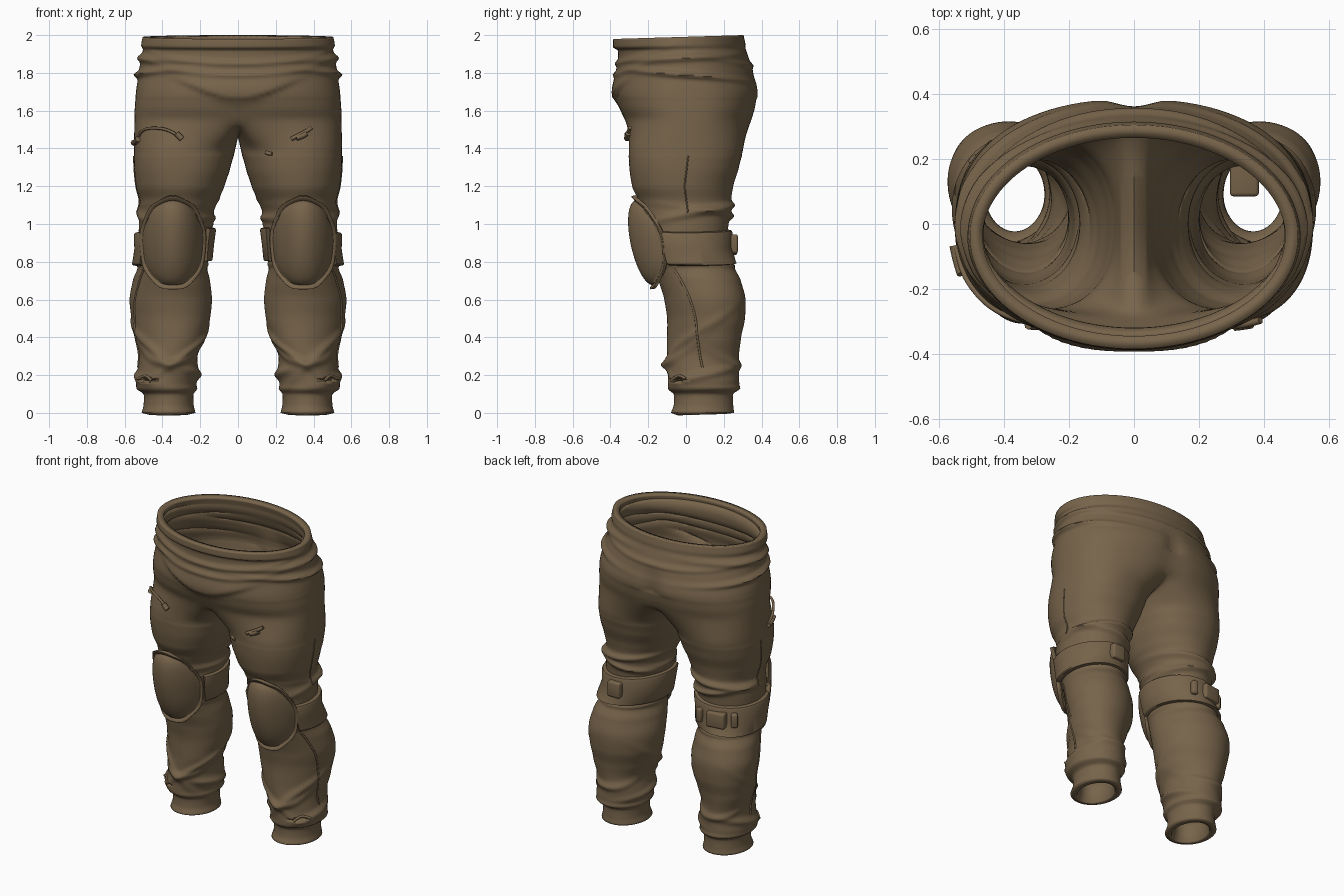
import bpy, bmesh, math
from mathutils import Vector

if "Cube" in bpy.data.objects:
    bpy.data.objects.remove(bpy.data.objects["Cube"])

mat = bpy.data.materials.new("brown cloth")
mat.diffuse_color = (0.185, 0.128, 0.07, 1)
mat.use_nodes = True
mat.node_tree.nodes["Principled BSDF"].inputs["Base Color"].default_value = mat.diffuse_color

# trunk profile: z, half width, front y, back y
TRUNK = [(1.55, .55, -.325, .355), (1.62, .548, -.355, .375), (1.7, .54, -.372, .385),
         (1.8, .525, -.365, .36), (1.87, .515, -.36, .335), (1.93, .502, -.362, .315),
         (1.95, .512, -.385, .315), (2.0, .505, -.385, .305)]
# leg profile: z, inner x, outer x, front y, back y
LEG = [(0, .225, .51, -.08, .255), (.04, .235, .50, -.065, .25), (.10, .235, .50, -.065, .25),
       (.12, .225, .525, -.088, .272), (.16, .22, .54, -.095, .28), (.22, .21, .53, -.095, .28),
       (.3, .215, .525, -.10, .28), (.4, .178, .545, -.10, .292), (.5, .15, .562, -.10, .312),
       (.6, .14, .572, -.115, .315), (.7, .15, .555, -.145, .29), (.77, .165, .53, -.175, .255),
       (.8, .162, .525, -.19, .235), (.9, .15, .525, -.215, .218), (1.0, .14, .525, -.225, .225),
       (1.06, .13, .518, -.235, .238), (1.12, .108, .52, -.25, .238), (1.2, .072, .54, -.285, .25),
       (1.3, .04, .55, -.30, .28), (1.4, .012, .552, -.305, .305)]
# folds: z, height, width, angle (0 outer, -90 front, 90 back), spread, tilt, curve
FOLDS = [(1.88, .022, .018, 0, 55, .02, 0), (1.79, .026, .016, 0, 50, -.03, 0),
         (1.85, .013, .014, -90, 60, 0, .05), (1.79, .013, .014, -90, 55, 0, .06),
         (1.84, .012, .015, 90, 60, 0, .03),
         (1.10, .022, .018, 90, 80, .02, 0), (1.035, .02, .016, 100, 90, -.03, 0),
         (1.05, .016, .02, 0, 50, .04, 0), (1.03, .018, .02, 180, 50, 0, 0),
         (.785, .014, .012, 90, 130, 0, 0),
         (.20, .02, .022, 180, 60, .03, 0), (.20, .018, .022, 0, 60, .04, 0),
         (.34, .016, .025, -50, 70, .13, 0), (.34, .016, .025, -130, 60, -.13, 0),
         (.26, .016, .02, -90, 70, 0, .06), (.13, .012, .012, 90, 150, 0, 0),
         (.25, .014, .02, 90, 60, 0, .04)]


def interp(keys, z):
    z = min(max(z, keys[0][0]), keys[-1][0])
    i = max(k for k in range(len(keys) - 1) if keys[k][0] <= z)
    a, b = keys[i], keys[i + 1]
    p, q = keys[max(i - 1, 0)], keys[min(i + 2, len(keys) - 1)]
    h = b[0] - a[0]
    t = (z - a[0]) / h
    out = []
    for c in range(1, len(a)):
        m0 = (b[c] - p[c]) / (b[0] - p[0]) * h * .7
        m1 = (q[c] - a[c]) / (q[0] - a[0]) * h * .7
        out.append((2*t**3 - 3*t*t + 1)*a[c] + (t**3 - 2*t*t + t)*m0
                   + (3*t*t - 2*t**3)*b[c] + (t**3 - t*t)*m1)
    return out


def fold(z, deg):
    d = 0
    for z0, amp, w, a, spread, tilt, curve in FOLDS:
        da = (deg - a + 180) % 360 - 180
        r = math.radians(da)
        d += amp * math.exp(-((z - z0 - tilt*r - curve*r*r) / w)**2 - (da / spread)**2)
    return d


def power(v, p):
    return math.copysign(abs(v)**p, v)


def ramp(t):
    t = min(max(t, 0), 1)
    return t * t * (3 - 2 * t)


def trunk_point(z, deg):
    X, yf, yb = interp(TRUNK, z)
    c, s = math.cos(math.radians(deg)), math.sin(math.radians(deg))
    p = 1 - .15 * ramp((1.9 - z) / .3)
    x, y = X * power(c, p), (yf + yb)/2 + (yb - yf)/2 * power(s, p)
    d = fold(z, deg)
    if s < 0:  # front panel ending in a V fold
        d += .022 * ramp((z - 1.61 - .42*x) / .03) * ramp((.42 - x) / .2) * ramp((1.88 - z) / .2)
    else:      # centre crease at the back
        d -= .03 * math.exp(-(x / .06)**2) * ramp((1.86 - z) / .2)
    x = 0 if abs(c) < 1e-6 else x + d * c
    y += d * s
    return Vector((x, y, z + (y - .3) * .03 * ramp((z - 1.88) / .1)))


def leg_point(z, deg, off=0):
    xi, xo, yf, yb = interp(LEG, z)
    c, s = math.cos(math.radians(deg)), math.sin(math.radians(deg))
    p = 1 - .12 * ramp((z - 1.1) / .25)
    d = fold(z, deg) + off
    skew = .03 * s * ramp((.9 - z) / .25) * ramp((z - .2) / .2)
    return Vector(((xi + xo)/2 + (xo - xi)/2 * power(c, p) + d*c + skew,
                   (yf + yb)/2 + (yb - yf)/2 * power(s, p) + d*s, z))


def finish(name, bm, angle=50, thick=0, offset=-1):
    me = bpy.data.meshes.new(name)
    bm.to_mesh(me)
    bm.free()
    ob = bpy.data.objects.new(name, me)
    bpy.context.collection.objects.link(ob)
    me.materials.append(mat)
    bpy.ops.object.select_all(action='DESELECT')
    ob.select_set(True)
    bpy.context.view_layer.objects.active = ob
    bpy.ops.object.shade_smooth_by_angle(angle=math.radians(angle))
    if thick:
        m = ob.modifiers.new("thickness", 'SOLIDIFY')
        m.thickness, m.offset = thick, offset
    return ob


# trousers shell: trunk rows, crotch row, then closed leg rows, both sides
N, M = 72, 50
def shell_rows():
    rows = [[trunk_point(2 - .01*i, -90 + 180*j/M) for j in range(M + 1)] for i in range(45)]
    crotch = [trunk_point(1.55, -90 + 180*j/M) for j in range(M + 1)]
    f, b = crotch[0], crotch[M]
    for j in range(M + 1, N):
        t = (j - M) / (N - M)
        crotch.append(Vector((0, b.y + (f.y - b.y)*t, 1.55 - .09*math.sin(math.pi*t)**.7)))
    ring = lambda z: [leg_point(z, -125 + 360*j/N) for j in range(N)]
    top = ring(1.4)
    rows.append(crotch)
    rows += [[a.lerp(c, k/8) for a, c in zip(crotch, top)] for k in range(1, 8)]
    rows += [ring(1.4 - .01*i) for i in range(141)]
    return rows

bm = bmesh.new()
for s in (1, -1):
    rows = [[bm.verts.new((p.x*s, p.y, p.z)) for p in r] for r in shell_rows()]
    for a, b in zip(rows, rows[1:]):
        closed = len(a) == N
        for j in range(N if closed else M):
            k = (j + 1) % N
            bm.faces.new((a[j], b[j], b[k], a[k]))
bmesh.ops.remove_doubles(bm, verts=bm.verts[:], dist=.0004)
for i in range(7):
    bmesh.ops.smooth_vert(bm, verts=[v for v in bm.verts if 1.37 < v.co.z < 1.66], factor=.5,
                          use_axis_x=True, use_axis_y=True, use_axis_z=True)
# ragged slits above the cuffs
def in_slit(c):
    u = (c.y + .045) / .05
    return abs(c.x) > .42 and abs(u) < 1 and abs(c.z - .175) < .016 * (1 - u*u)
bmesh.ops.delete(bm, geom=[f for f in bm.faces if in_slit(f.calc_center_median())], context='FACES')
bmesh.ops.recalc_face_normals(bm, faces=bm.faces[:])
bm.faces.ensure_lookup_table()
if max(bm.faces, key=lambda f: f.calc_center_median().x).normal.x < 0:
    bmesh.ops.reverse_faces(bm, faces=bm.faces[:])
finish("trousers", bm, 60, .04)


# knee pads: domed oval with a wavy flange
def knee_pad(s, name):
    bm = bmesh.new()
    R, A = 20, 56
    def point(r, a):
        wave = 1 + .012 * math.sin(9*a) * r**6
        dx, dz = .168*r*wave*power(math.cos(a), .92), .247*r*wave*power(math.sin(a), .92)
        dome = .068 * math.sqrt(max(0, 1 - (r/.87)**2)) - .0
        lip = .014 * ramp((r - .9) / .1)
        return ((.345 + dx)*s, -.215 - .2*dz + 4.1*dx*dx - dome - lip, .9 + dz)
    mid = bm.verts.new(point(0, 0))
    rings = [[bm.verts.new(point(math.sin(math.pi/2*i/R), 2*math.pi*j/A)) for j in range(A)]
             for i in range(1, R + 1)]
    for j in range(A):
        k = (j + 1) % A
        bm.faces.new((mid, rings[0][j], rings[0][k]))
        for a, b in zip(rings, rings[1:]):
            bm.faces.new((a[j], b[j], b[k], a[k]))
    bmesh.ops.recalc_face_normals(bm, faces=bm.faces[:])
    finish(name, bm, 50, .022, 0)


# knee straps wrapped behind the leg
def knee_strap(s, name):
    bm = bmesh.new()
    profile = [(.79, .0), (.793, .02), (.80, .026), (.88, .024), (.955, .026), (.965, .02), (.97, 0)]
    cols = []
    for i in range(61):
        deg = -32 + 244 * i / 60
        col = []
        for z, off in profile:
            zz = z + .012 * math.cos(math.radians(deg - 180))
            p = leg_point(zz, deg, off)
            col.append(bm.verts.new((p.x*s, p.y, p.z)))
        cols.append(col)
    for a, b in zip(cols, cols[1:]):
        for k in range(len(profile) - 1):
            bm.faces.new((a[k], b[k], b[k+1], a[k+1]))
        bm.faces.new((a[-1], b[-1], b[0], a[0]))
    bm.faces.new(cols[0])
    bm.faces.new(cols[-1])
    bmesh.ops.recalc_face_normals(bm, faces=bm.faces[:])
    finish(name, bm, 40)


def box(name, loc, size, turn=0):
    bm = bmesh.new()
    bmesh.ops.create_cube(bm, size=1)
    for v in bm.verts:
        v.co = Vector(a*b for a, b in zip(v.co, size))
    bmesh.ops.bevel(bm, geom=bm.edges[:], offset=.012, segments=3, affect='EDGES', profile=.5)
    ob = finish(name, bm, 40)
    ob.location, ob.rotation_euler.z = loc, math.radians(turn)


# thin raised lines lying on a leg, given as (angle, z) points
def ridge(name, s, pts, r, off=0):
    cu = bpy.data.curves.new(name, 'CURVE')
    cu.dimensions, cu.bevel_depth, cu.bevel_resolution, cu.use_fill_caps = '3D', r, 2, True
    sp = cu.splines.new('NURBS')
    sp.points.add(len(pts) - 1)
    sp.use_endpoint_u, sp.order_u = True, 3
    for q, (deg, z) in zip(sp.points, pts):
        p = leg_point(z, deg, off)
        q.co = (p.x*s, p.y, p.z, 1)
    cu.materials.append(mat)
    bpy.context.collection.objects.link(bpy.data.objects.new(name, cu))


for s, side in ((1, "left"), (-1, "right")):
    knee_pad(s, side + "_knee_pad")
    knee_strap(s, side + "_knee_strap")
    ridge(side + "_thigh_seam", s, [(2, 1.36 - .03*i) for i in range(11)], .004)
    ridge(side + "_shin_seam", s, [(-30 + 2.2*i, .76 - .04*i) for i in range(14)], .006)
    ridge(side + "_slit_lip", s, [(-62, .17), (-50, .195), (-38, .197), (-28, .18)], .008)

# strap buckles
box("left_buckle", (.34, .18, .895), (.09, .19, .10))
box("right_buckle", (-.39, .235, .885), (.12, .06, .10), 8)
box("right_buckle_tab", (-.27, .235, .885), (.04, .05, .09), -14)
box("right_buckle_clip", (-.48, .185, .885), (.04, .06, .09), 40)

# torn cloth edges on the thighs
ridge("right_thigh_tear", -1, [(-12, 1.44), (-22, 1.45), (-35, 1.5), (-55, 1.51), (-75, 1.5), (-83, 1.47)], .008)
ridge("right_tear_edge", -1, [(-10, 1.43), (-18, 1.43), (-27, 1.45)], .016, .004)
ridge("right_tear_flap", -1, [(-83, 1.48), (-85, 1.465), (-88, 1.45)], .016, .006)
ridge("left_thigh_tear", 1, [(-90, 1.45), (-84, 1.47), (-76, 1.49), (-70, 1.51)], .011, .008)
ridge("left_tear_flap", 1, [(-86, 1.455), (-80, 1.465), (-76, 1.48)], .015, .01)
ridge("left_tear_spot", 1, [(-118, 1.38), (-114, 1.37), (-110, 1.372)], .01)
